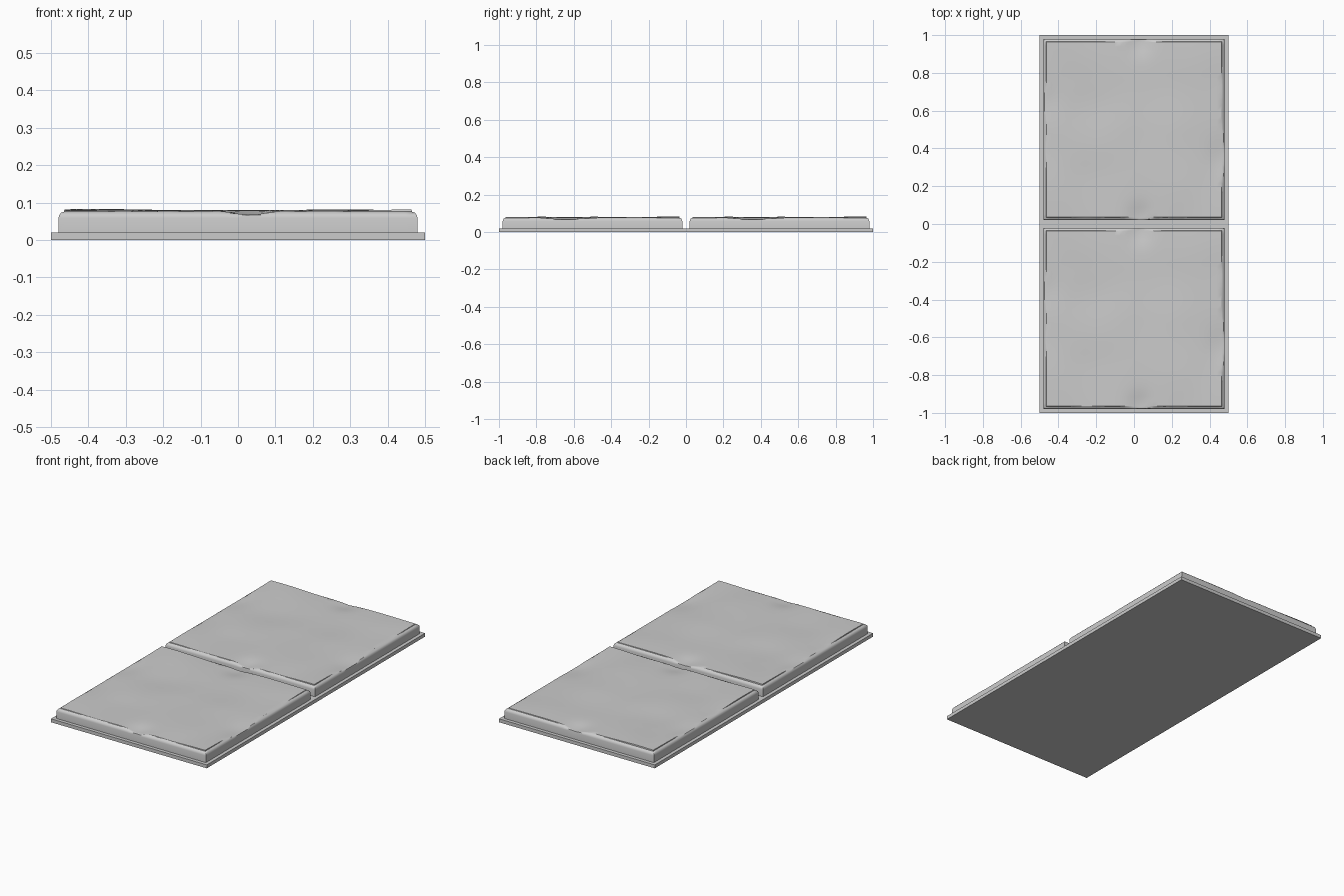
import bpy, bmesh, math
from mathutils import noise, Vector

cube = bpy.data.objects.get("Cube")
if cube:
    bpy.data.objects.remove(cube)

stone = bpy.data.materials.new("grey stone")
stone.use_nodes = True
grey = (0.6, 0.6, 0.6, 1)
stone.diffuse_color = grey
stone.node_tree.nodes["Principled BSDF"].inputs["Base Color"].default_value = grey

HALF = 0.48   # half width of a slab
TOP = 0.464   # half width of its worn face


def finish(name, bm, y=0):
    bmesh.ops.recalc_face_normals(bm, faces=bm.faces)
    mesh = bpy.data.meshes.new(name)
    bm.to_mesh(mesh)
    bm.free()
    mesh.materials.append(stone)
    ob = bpy.data.objects.new(name, mesh)
    ob.location.y = y
    bpy.context.collection.objects.link(ob)
    bpy.ops.object.select_all(action='DESELECT')
    bpy.context.view_layer.objects.active = ob
    ob.select_set(True)
    bpy.ops.object.shade_smooth_by_angle(angle=math.radians(35))
    return ob


def dip(along, inward, width, depth):
    return depth * math.exp(-(along / width) ** 2 - (inward / 0.07) ** 2)


def worn_height(x, y, seed):
    """Uneven face, with a worn hollow at the middle of each edge."""
    z = 0.079 + 0.006 * noise.noise(Vector((x * 4, y * 4, seed)))
    for s in (-1, 1):
        z -= dip(x - 0.03, TOP - s * y, 0.06, 0.013)
        z -= dip(y + s * 0.15, TOP - s * x, 0.1, 0.009)
    return min(z, 0.084)


# Thin backing plate
bm = bmesh.new()
bmesh.ops.create_cube(bm, size=1)
bmesh.ops.scale(bm, vec=(1, 2, 0.02), verts=bm.verts)
bmesh.ops.translate(bm, vec=(0, 0, 0.01), verts=bm.verts)
finish("base_plate", bm)


# Paving slabs: worn face, then rings down the rounded rim to the plate
def slab(name, y, seed):
    bm = bmesh.new()
    bmesh.ops.create_grid(bm, x_segments=36, y_segments=36, size=TOP)
    for v in bm.verts:
        v.co.z = worn_height(v.co.x, v.co.y, seed)
    ring = [e for e in bm.edges if e.is_boundary]
    reach = TOP
    for half, z in ((0.465, 0.076), (0.473, 0.073), (0.478, 0.067), (HALF, 0.059), (HALF, 0.02)):
        new = bmesh.ops.extrude_edge_only(bm, edges=ring)["geom"]
        ring = [g for g in new if isinstance(g, bmesh.types.BMEdge)
                and g.is_boundary]
        for v in (g for g in new if isinstance(g, bmesh.types.BMVert)):
            v.co.x *= half / reach
            v.co.y *= half / reach
            v.co.z = min(z, v.co.z)
        reach = half
    finish(name, bm, y)


slab("front_slab", -0.5, 1.3)
slab("back_slab", 0.5, 1.3)
